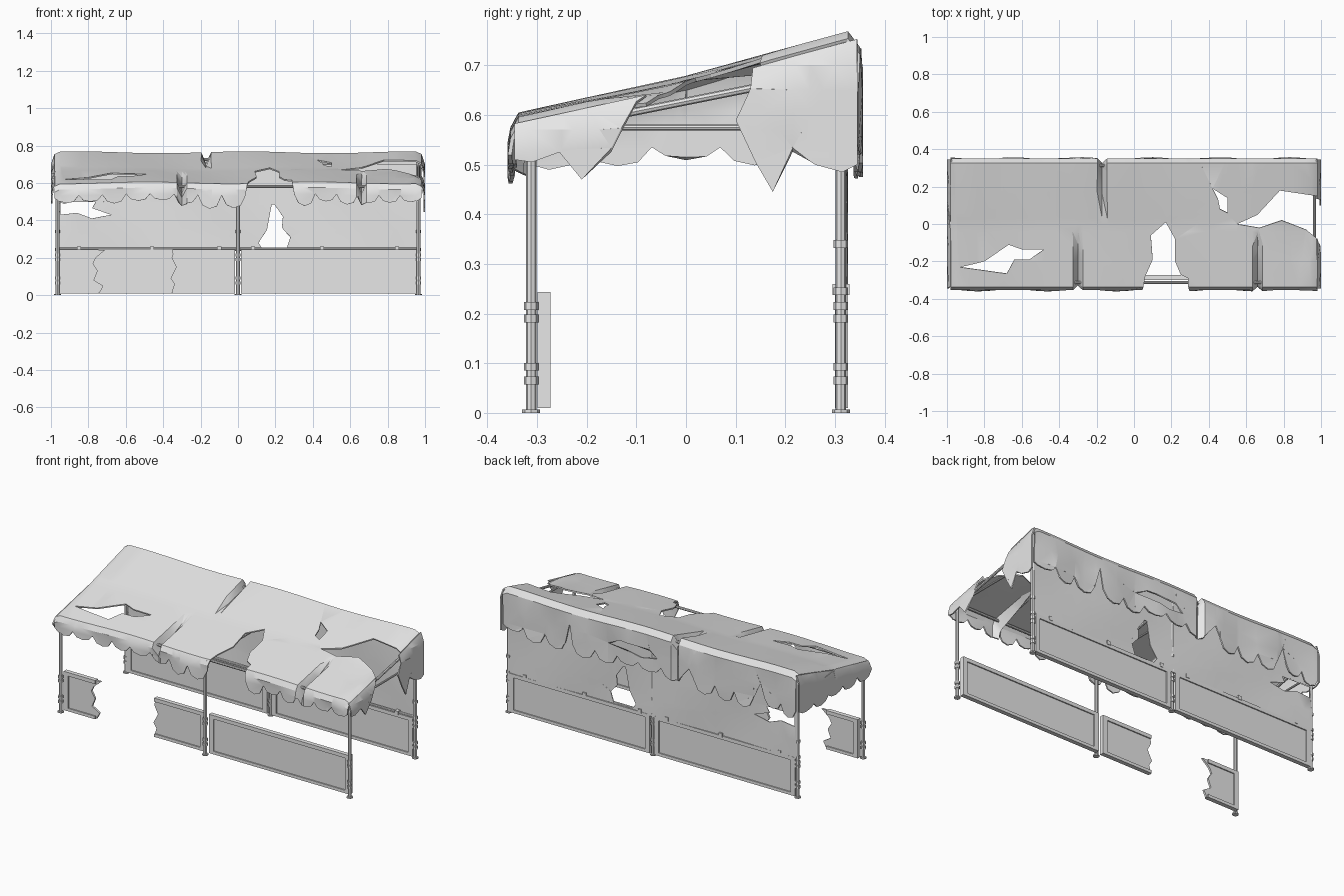
import bpy, bmesh, math, random
from mathutils import Vector

random.seed(4)
cube = bpy.data.objects.get("Cube")
if cube:
    bpy.data.objects.remove(cube)

grey = bpy.data.materials.new("weathered_grey")
grey.use_nodes = True
grey.diffuse_color = (0.8, 0.8, 0.8, 1)
grey.node_tree.nodes["Principled BSDF"].inputs["Base Color"].default_value = (0.8, 0.8, 0.8, 1)

FRONT, BACK = -0.335, 0.325      # roof fold lines
END = 0.98                       # half length of the roof cloth
POST_X, POST_Y = 0.965, 0.312


def finish(bm, name, thickness=0):
    me = bpy.data.meshes.new(name)
    bm.to_mesh(me)
    bm.free()
    me.materials.append(grey)
    ob = bpy.data.objects.new(name, me)
    bpy.context.collection.objects.link(ob)
    bpy.ops.object.select_all(action="DESELECT")
    ob.select_set(True)
    bpy.context.view_layer.objects.active = ob
    if thickness:
        mod = ob.modifiers.new("thickness", "SOLIDIFY")
        mod.thickness, mod.offset = thickness, 0
        bpy.ops.object.modifier_apply(modifier=mod.name)
    bpy.ops.object.shade_smooth_by_angle(angle=math.radians(25))
    return ob


def sheet(name, loops, place, thickness, cuts_u=(), cuts_v=()):
    """Fill flat outlines (first outer, rest holes), cut a grid, then bend with place(u, v)."""
    bm = bmesh.new()
    for loop in loops:
        vs = [bm.verts.new((u, v, 0)) for u, v in loop]
        for a, b in zip(vs, vs[1:] + vs[:1]):
            bm.edges.new((a, b))
    bmesh.ops.triangle_fill(bm, edges=bm.edges[:], use_beauty=True)
    for axis, cuts in ((0, cuts_u), (1, cuts_v)):
        for c in cuts:
            co, no = Vector(), Vector()
            co[axis], no[axis] = c, 1
            bmesh.ops.bisect_plane(bm, geom=bm.verts[:] + bm.edges[:] + bm.faces[:],
                                   plane_co=co, plane_no=no)
    bmesh.ops.triangulate(bm, faces=bm.faces[:])
    for v in bm.verts:
        v.co = place(v.co.x, v.co.y)
    bmesh.ops.recalc_face_normals(bm, faces=bm.faces[:])
    return finish(bm, name, thickness)


def box(bm, x0, x1, y0, y1, z0, z1):
    vs = bmesh.ops.create_cube(bm, size=1)["verts"]
    for v in vs:
        v.co = ((x0 + x1) / 2 + v.co.x * (x1 - x0), (y0 + y1) / 2 + v.co.y * (y1 - y0),
                (z0 + z1) / 2 + v.co.z * (z1 - z0))


def rod(bm, a, b, r, sides=8):
    a, b = Vector(a), Vector(b)
    vs = bmesh.ops.create_cone(bm, cap_ends=True, segments=sides, radius1=r, radius2=r,
                               depth=(b - a).length)["verts"]
    turn = Vector((0, 0, 1)).rotation_difference(b - a)
    for v in vs:
        v.co = turn @ v.co + (a + b) / 2


def scallops(a, b, n, notch, low):
    """Ragged rounded lobes from a to b as (position, drop) pairs."""
    pts = []
    for i in range(n):
        depth = low + random.uniform(-0.02, 0.025)
        for t, k in ((0, 0), (0.2, 0.75), (0.5, 1), (0.8, 0.8)):
            pts.append((a + (b - a) * (i + t) / n, notch + (depth - notch) * k))
    return pts + [(b, notch)]


def roof_z(y):
    return 0.67 + y * (0.277 if y > 0 else 0.218)


# Roof cloth with front and back valances, one unfolded strip
CREASES = ((-0.17, 0.03, 1), (-0.3, -0.04, -1), (0.66, -0.04, -1))


def drape(x, v):
    y = max(FRONT, min(BACK, v))
    drop = abs(v - y)
    side = -1 if v < 0 else 1
    z = roof_z(y) - drop + 0.005 * math.sin(7 * x + 4 * y)
    y += side * min(1, drop / 0.028) * (0.015 if side < 0 else 0.022)
    if drop > 0.03:
        y += 0.006 * math.sin(17 * x)
    for cx, start, way in CREASES:
        fold = max(0, 1 - abs(x - cx) / 0.028) * max(0, min(1, (v - start) * way / 0.29))
        z -= 0.06 * fold * max(0, 1 - drop / 0.15)
        y -= way * 0.025 * fold
    z -= 0.025 * math.exp(-((x - 0.97) ** 2 + (v + 0.03) ** 2) / 0.01)
    z -= 0.014 * max(0, (abs(x) - 0.95) / 0.03)
    return x, y, z


def front_edge(*args):
    return [(x, FRONT - d) for x, d in scallops(*args)]


def back_edge(*args):
    return [(x, BACK + d) for x, d in scallops(*args)]


front_tear = [(0.05, FRONT), (0.06, -0.28), (0.1, -0.19), (0.09, -0.06), (0.17, 0.01),
              (0.22, -0.08), (0.22, -0.2), (0.25, -0.27), (0.29, -0.29), (0.29, FRONT)]
end_tear = [(END, -0.08), (0.92, -0.03), (0.79, 0.02), (0.67, -0.02), (0.55, 0),
            (0.66, 0.05), (0.78, 0.18), (END, 0.15)]
outline = front_edge(-END, 0.04, 8, 0.06, 0.11) + front_tear
outline += front_edge(0.3, END, 6, 0.06, 0.11) + end_tear
outline += back_edge(END, 0.56, 3, 0.21, 0.255) + [(0.53, BACK + 0.09)]
outline += back_edge(0.51, -0.22, 5, 0.21, 0.255) + [(-0.27, BACK + 0.15)]
outline += back_edge(-0.3, -0.7, 3, 0.21, 0.265) + [(-0.74, BACK + 0.12)]
outline += back_edge(-0.77, -END, 2, 0.21, 0.27)
long_hole = [(-0.93, -0.23), (-0.8, -0.2), (-0.67, -0.11), (-0.6, -0.135), (-0.48, -0.135),
             (-0.56, -0.19), (-0.64, -0.19), (-0.68, -0.265)]
small_hole = [(0.42, 0.19), (0.5, 0.14), (0.5, 0.06), (0.46, 0.08), (0.45, 0.13)]
back_hole = [(x, BACK + 0.76 - z) for x, z in
             ((0.28, 0.61), (0.2, 0.65), (0, 0.64), (-0.05, 0.6), (0.05, 0.585), (0.12, 0.6))]
cuts = [i * 0.14 for i in range(-6, 7)] + [-0.95, 0.95]
cuts += [c[0] + k for c in CREASES for k in (-0.028, 0, 0.028)]
sheet("roof_cloth", [outline, long_hole, small_hole, back_hole], drape, 0.008, cuts,
      (FRONT - 0.028, FRONT, -0.2, -0.04, 0, 0.03, 0.17, BACK, BACK + 0.03, BACK + 0.12))


# End valances: whole on one end, torn in two on the other
def end_place(side):
    def place(y, z):
        out = min(1, max(0, (roof_z(y) - 0.014 - z) / 0.03))
        return side * (0.978 + 0.018 * out), y, z
    return place


def hung(ys):
    return [(y, roof_z(y) - 0.014) for y in ys]


right_lobes = [(-0.345 + 0.69 * (p + 1) / 2, 0.6 - d) for p, d in scallops(-1, 1, 5, 0.065, 0.1)]
fold_rows = (0.53, 0.57, 0.61, 0.65, 0.7)
sheet("right_end_valance", [right_lobes + hung((0.345, BACK, 0.15, 0, -0.15, FRONT))],
      end_place(-1), 0.008, (-0.2, 0, 0.2), fold_rows)
sheet("left_end_valance_front", [[
    (-0.345, 0.51), (-0.31, 0.505), (-0.255, 0.525), (-0.21, 0.47), (-0.15, 0.53),
    (-0.13, 0.57), (-0.1, 0.625)] + hung((-0.08, -0.2, FRONT, -0.345))],
    end_place(1), 0.008, (-0.25,), fold_rows)
sheet("left_end_valance_back", [[
    (0.13, 0.65), (0.1, 0.59), (0.14, 0.505), (0.175, 0.445), (0.215, 0.53), (0.26, 0.5),
    (0.315, 0.485), (0.345, 0.5)] + hung((0.345, BACK, 0.22, 0.135))],
    end_place(1), 0.008, (0.25,), fold_rows)

# Upper back wall cloth with two tears
wall = [(-0.965, 0.235), (0.965, 0.235), (0.965, 0.7), (-0.965, 0.7)]
diamond = [(0.13, 0.25), (0.11, 0.28), (0.155, 0.35), (0.18, 0.485), (0.195, 0.485),
           (0.24, 0.42), (0.235, 0.36), (0.28, 0.31), (0.26, 0.25)]
corner_tear = [(-0.95, 0.5), (-0.95, 0.43), (-0.86, 0.44), (-0.78, 0.41), (-0.68, 0.43),
               (-0.78, 0.465), (-0.76, 0.5)]
sheet("back_wall_cloth", [wall, diamond, corner_tear],
      lambda x, z: (x, 0.32 + 0.004 * math.sin(8 * x + 9 * z), z), 0.005,
      cuts[:13], (0.35, 0.5))


# Lower panels: thin plate with a raised border
def panel(name, y, shape, borders):
    sheet(name, [shape], lambda x, z: (x, y, z), 0.012)
    bm = bmesh.new()
    for x0, x1, z0, z1 in borders:
        box(bm, x0, x1, y - 0.013, y + 0.013, z0, z1)
    finish(bm, name + "_border")


def border(x0, x1):
    return [(x0, x1, 0.01, 0.028), (x0, x1, 0.222, 0.244)]


for label, a, b in (("right", -0.955, -0.015), ("left", 0.015, 0.955)):
    plate = [(a, 0.012), (b, 0.012), (b, 0.242), (a, 0.242)]
    edges = border(a, b) + [(a, a + 0.03, 0.028, 0.222), (b - 0.03, b, 0.028, 0.222)]
    panel(label + "_back_panel", 0.313, plate, edges)
    if label == "left":
        panel("left_front_panel", -0.286, plate, edges)
panel("broken_panel_outer", -0.286,
      [(-0.955, 0.012), (-0.74, 0.012), (-0.72, 0.05), (-0.77, 0.08), (-0.75, 0.13),
       (-0.775, 0.17), (-0.76, 0.2), (-0.71, 0.242), (-0.955, 0.242)],
      border(-0.955, -0.745) + [(-0.955, -0.925, 0.028, 0.222)])
panel("broken_panel_inner", -0.286,
      [(-0.015, 0.012), (-0.015, 0.242), (-0.34, 0.242), (-0.355, 0.2), (-0.33, 0.15),
       (-0.36, 0.09), (-0.34, 0.06), (-0.355, 0.012)],
      border(-0.35, -0.015) + [(-0.045, -0.015, 0.028, 0.222)])

# Posts with feet and collars
for x, spot in ((-POST_X, "right"), (0, "middle"), (POST_X, "left")):
    for y, row, top in ((-POST_Y, "front", 0.585), (POST_Y, "back", 0.725)):
        bm = bmesh.new()
        rod(bm, (x, y, 0), (x, y, top), 0.0105)
        rod(bm, (x, y, 0), (x, y, 0.007), 0.018)
        collars = [0.065, 0.093, 0.19, 0.215] + ([0.245, 0.34] if row == "back" else [])
        for z in collars:
            rod(bm, (x, y, z - 0.008), (x, y, z + 0.008), 0.0145)
        finish(bm, f"{spot}_{row}_post")

# Roof frame: long rails, rafters and level ties
bm = bmesh.new()
for y, z in ((-POST_Y, 0.58), (POST_Y, 0.725)):
    rod(bm, (-POST_X, y, z), (POST_X, y, z), 0.008)
for x in (-POST_X, 0, POST_X):
    rod(bm, (x, -POST_Y, 0.565), (x, POST_Y, 0.69), 0.008)
    rod(bm, (x, -POST_Y, 0.575), (x, POST_Y, 0.575), 0.006)
finish(bm, "roof_frame")

# Back wall rail with clips
bm = bmesh.new()
rod(bm, (-POST_X, POST_Y, 0.247), (POST_X, POST_Y, 0.247), 0.007)
for x in (-0.85, -0.46, -0.1, 0.08, 0.45, 0.85):
    box(bm, x - 0.011, x + 0.011, 0.295, 0.329, 0.237, 0.26)
finish(bm, "wall_rail_and_clips")
